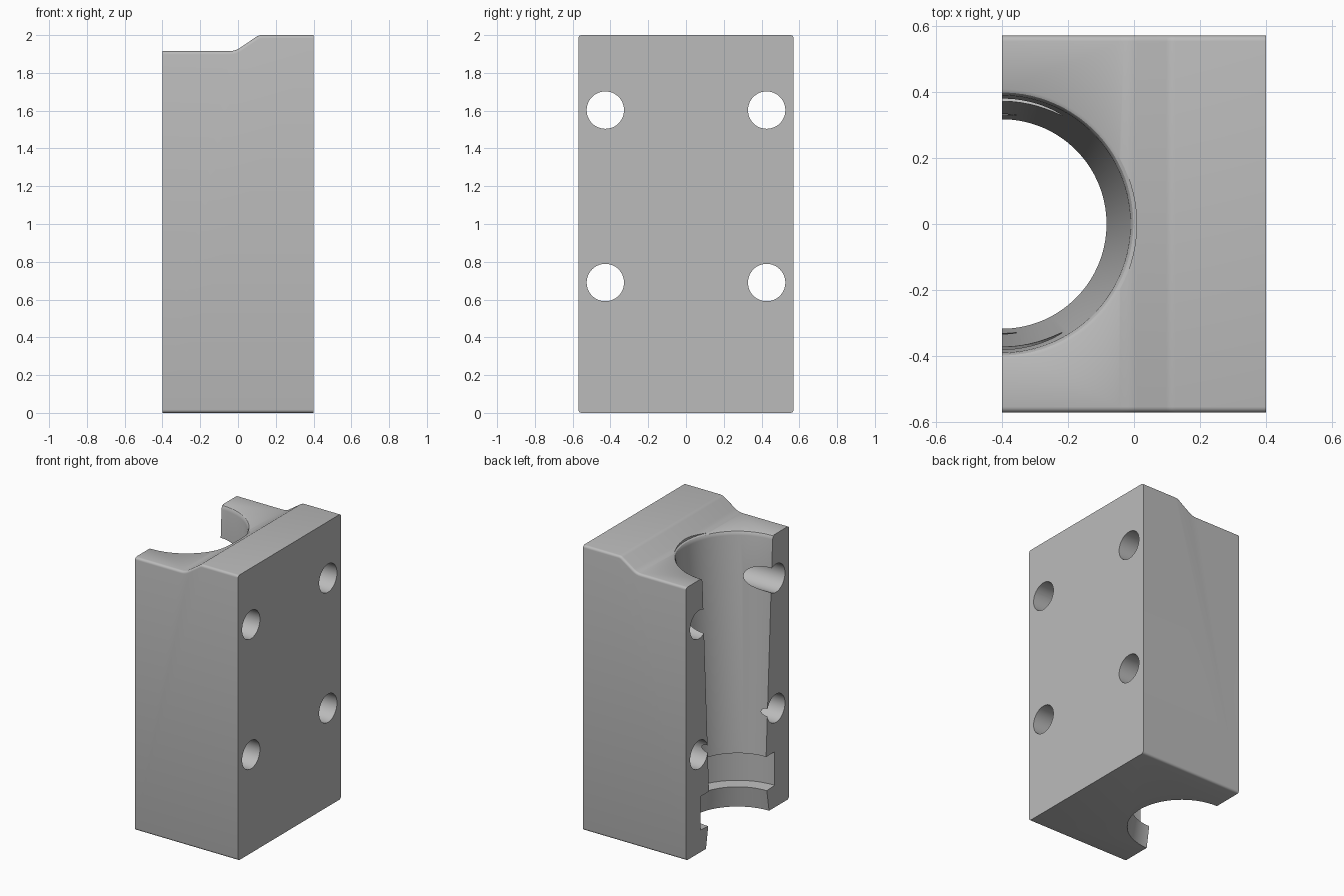
import bpy, bmesh, math
from mathutils import Matrix, Vector

if "Cube" in bpy.data.objects:
    bpy.data.objects.remove(bpy.data.objects["Cube"])

HALF_X, HALF_Y = 0.4, 0.57
LOW_TOP, HIGH_TOP = 1.915, 2.0

grey = bpy.data.materials.new("plain grey")
grey.use_nodes = True
grey.diffuse_color = (0.5, 0.5, 0.5, 1)
grey.node_tree.nodes["Principled BSDF"].inputs["Base Color"].default_value = (0.5, 0.5, 0.5, 1)


def make_object(name, bm):
    bmesh.ops.recalc_face_normals(bm, faces=bm.faces[:])
    mesh = bpy.data.meshes.new(name)
    bm.to_mesh(mesh)
    bm.free()
    mesh.materials.append(grey)
    obj = bpy.data.objects.new(name, mesh)
    bpy.context.collection.objects.link(obj)
    return obj


def rounded_corner(before, corner, after, size, steps=4):
    """Points of a soft curve replacing one profile corner."""
    b, c, a = Vector(before), Vector(corner), Vector(after)
    p = c + (b - c).normalized() * size
    q = c + (a - c).normalized() * size
    return [p.lerp(c, i / steps).lerp(c.lerp(q, i / steps), i / steps)
            for i in range(steps + 1)]


def stepped_block():
    """Side profile with a ramped top step, extruded along y."""
    left, foot = (-HALF_X, LOW_TOP), (-0.015, LOW_TOP)
    crest, right = (0.11, HIGH_TOP), (HALF_X, HIGH_TOP)
    profile = [(-HALF_X, 0), left]
    profile += rounded_corner(left, foot, crest, 0.03)
    profile += rounded_corner(foot, crest, right, 0.015)
    profile += [right, (HALF_X, 0)]
    bm = bmesh.new()
    face = bm.faces.new([bm.verts.new((p[0], -HALF_Y, p[1])) for p in profile])
    new = bmesh.ops.extrude_face_region(bm, geom=[face])["geom"]
    bmesh.ops.translate(bm, vec=(0, 2 * HALF_Y, 0),
                        verts=[g for g in new if isinstance(g, bmesh.types.BMVert)])
    bmesh.ops.recalc_face_normals(bm, faces=bm.faces[:])
    # round the top and bottom edges of both end walls
    edges = []
    for e in bm.edges:
        a, b = e.verts[0].co, e.verts[1].co
        if abs(a.y - b.y) < 1e-4 and abs(a.x - b.x) > 1e-4:
            edges.append(e)
    bmesh.ops.bevel(bm, geom=edges, offset=0.017, segments=4, profile=0.5,
                    affect='EDGES')
    return make_object("clamp_block", bm)


def bore_cutter(segments=96):
    """Tapered bore with a rounded mouth, a wide groove and a flared lip."""
    profile = [(0.35, -0.1), (0.35, 0), (0.325, 0.15), (0.412, 0.155),
               (0.412, 0.39), (0.317, 0.39), (0.389, 1.885), (0.392, 1.9),
               (0.398, 1.91), (0.408, LOW_TOP), (0.408, 2.1)]
    bm = bmesh.new()
    rings = []
    for r, z in profile:
        angles = [2 * math.pi * (i + 0.5) / segments for i in range(segments)]
        rings.append([bm.verts.new((-HALF_X + r * math.cos(t), r * math.sin(t), z))
                      for t in angles])
    for lower, upper in zip(rings, rings[1:]):
        for i in range(segments):
            j = (i + 1) % segments
            bm.faces.new((lower[i], lower[j], upper[j], upper[i]))
    bm.faces.new(rings[0])
    bm.faces.new(rings[-1])
    return make_object("bore_cutter", bm)


def hole_cutter(y, z):
    bm = bmesh.new()
    bmesh.ops.create_cone(bm, cap_ends=True, segments=48, radius1=0.099,
                          radius2=0.099, depth=1.2,
                          matrix=Matrix.Translation((0, y, z))
                          @ Matrix.Rotation(math.pi / 2, 4, 'Y'))
    return make_object("hole_cutter", bm)


# block, then the bore and the four through holes
block = stepped_block()
cutters = [bore_cutter()]
cutters += [hole_cutter(y, z) for y in (-0.427, 0.427) for z in (0.69, 1.603)]

bpy.ops.object.select_all(action='DESELECT')
block.select_set(True)
bpy.context.view_layer.objects.active = block
for cutter in cutters:
    cutter.hide_render = True
    cut = block.modifiers.new("cut", 'BOOLEAN')
    cut.operation = 'DIFFERENCE'
    cut.solver = 'EXACT'
    cut.object = cutter
    bpy.ops.object.modifier_apply(modifier=cut.name)
    bpy.data.objects.remove(cutter)

bpy.ops.object.shade_smooth_by_angle(angle=math.radians(30))
